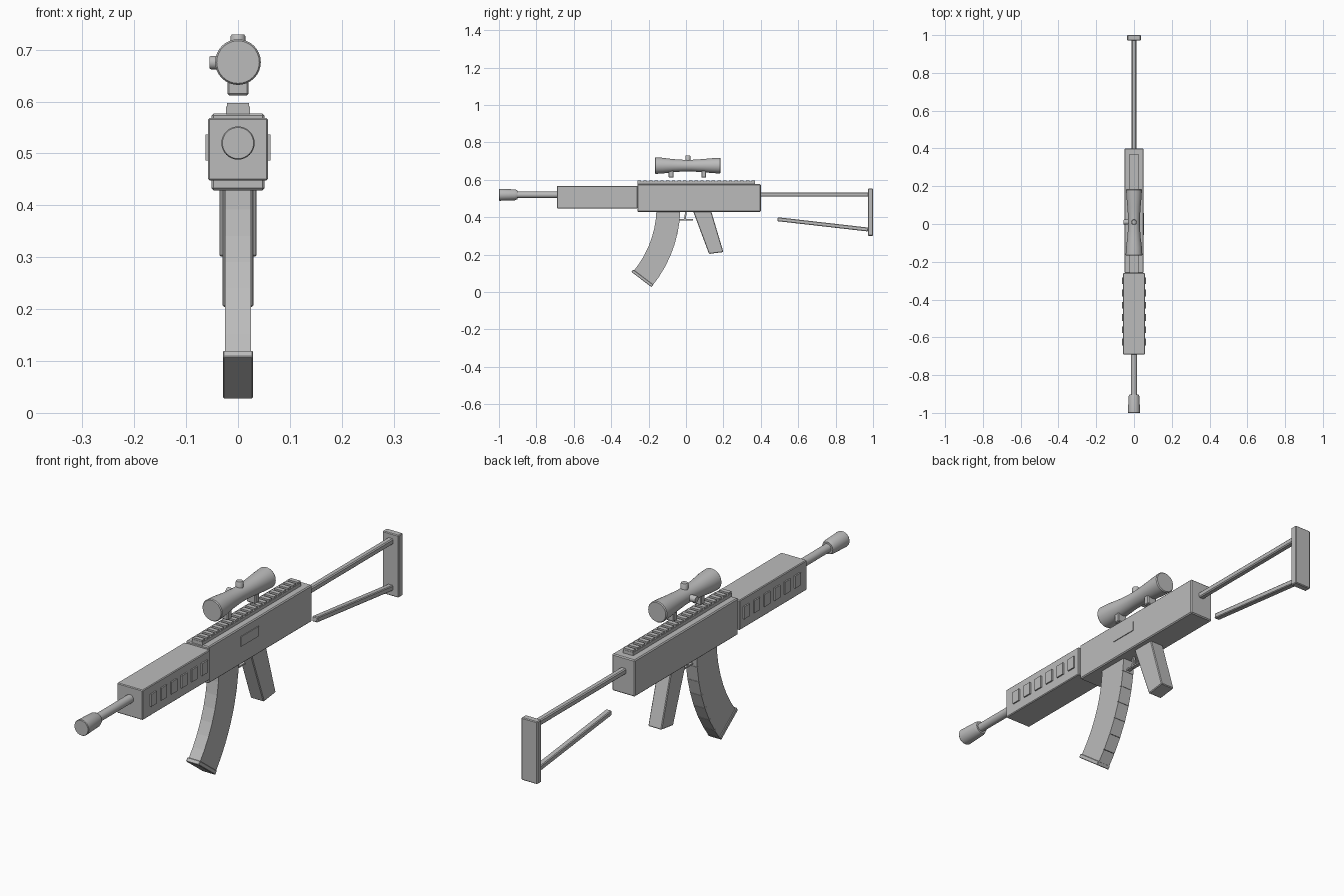
import bpy, bmesh
from math import radians, sin, cos
from mathutils import Matrix, Vector

cube = bpy.data.objects.get("Cube")
if cube:
    bpy.data.objects.remove(cube, do_unlink=True)

grey = bpy.data.materials.new("plain_grey")
grey.use_nodes = True
colour = (0.5, 0.5, 0.5, 1)
grey.diffuse_color = colour
grey.node_tree.nodes["Principled BSDF"].inputs["Base Color"].default_value = colour


def finish(name, bm, bevel=0, smooth=False):
    bmesh.ops.recalc_face_normals(bm, faces=bm.faces)
    mesh = bpy.data.meshes.new(name)
    bm.to_mesh(mesh)
    bm.free()
    mesh.materials.append(grey)
    ob = bpy.data.objects.new(name, mesh)
    bpy.context.collection.objects.link(ob)
    if bevel:
        mod = ob.modifiers.new("edge_bevel", "BEVEL")
        mod.width, mod.segments = bevel, 1
    if smooth:
        bpy.ops.object.select_all(action="DESELECT")
        ob.select_set(True)
        bpy.context.view_layer.objects.active = ob
        bpy.ops.object.shade_smooth_by_angle(angle=radians(35))
    return ob


def add_box(bm, centre, size, tilt=0):
    """Box given by centre and full size, tilted about x in radians."""
    m = Matrix.Translation(centre) @ Matrix.Rotation(tilt, 4, "X") @ Matrix.Diagonal((*size, 1))
    bmesh.ops.create_cube(bm, size=1, matrix=m)


def box(name, centre, size, tilt=0, bevel=0):
    bm = bmesh.new()
    add_box(bm, centre, size, tilt)
    return finish(name, bm, bevel)


def lathe(name, profile, origin, axis="Y", sides=32):
    """Closed turned part; profile is (position along axis, radius)."""
    bm = bmesh.new()
    direction = {"X": Vector((1, 0, 0)), "Y": Vector((0, 1, 0)), "Z": Vector((0, 0, 1))}[axis]
    turn = direction.to_track_quat("Z", "Y").to_matrix().to_4x4()
    rings = []
    for along, r in profile:
        ring = []
        for i in range(sides):
            a = radians(360 * i / sides)
            ring.append(bm.verts.new(Vector(origin) + turn @ Vector((r * cos(a), r * sin(a), along))))
        rings.append(ring)
    for lo, hi in zip(rings, rings[1:]):
        for i in range(sides):
            j = (i + 1) % sides
            bm.faces.new((lo[i], lo[j], hi[j], hi[i]))
    bm.faces.new(rings[0])
    bm.faces.new(rings[-1])
    return finish(name, bm, smooth=True)


# Main body
box("receiver", (0, 0.07, 0.503), (0.102, 0.66, 0.148), bevel=0.004)
box("handguard", (0, -0.475, 0.508), (0.115, 0.43, 0.121), bevel=0.003)
box("ejection_port", (0.051, 0.0, 0.522), (0.006, 0.115, 0.04))

# Raised vents on both sides
bm = bmesh.new()
for side in (-1, 1):
    for i in range(6):
        add_box(bm, (side * 0.058, -0.625 + 0.065 * i, 0.511), (0.01, 0.036, 0.05))
finish("vents", bm)

# Barrel and muzzle
lathe("barrel", [(-0.92, 0.017), (-0.67, 0.017)], (0, 0, 0.52))
lathe("muzzle", [(-1, 0.03), (-0.997, 0.032), (-0.915, 0.029), (-0.902, 0.024)], (0, 0, 0.52))

# Toothed rail
bm = bmesh.new()
add_box(bm, (0, 0.055, 0.583), (0.046, 0.63, 0.014))
for i in range(21):
    add_box(bm, (0, -0.25 + 0.0305 * i, 0.591), (0.042, 0.018, 0.012))
finish("top_rail", bm)

# Scope with knobs and feet
lathe("scope", [(-0.167, 0.041), (-0.163, 0.044), (-0.125, 0.042), (-0.07, 0.035),
                (-0.01, 0.031), (0.03, 0.031), (0.09, 0.035), (0.145, 0.04),
                (0.181, 0.042), (0.185, 0.039)], (0, 0, 0.676))
lathe("scope_top_knob", [(0.69, 0.014), (0.726, 0.014), (0.729, 0.012)], (0, 0.01, 0), "Z", 20)
lathe("scope_side_knob", [(-0.055, 0.011), (-0.052, 0.013), (-0.02, 0.013)], (0, 0.01, 0.675), "X", 20)
for name, y in (("front_scope_foot", -0.08), ("rear_scope_foot", 0.095)):
    box(name, (0, y, 0.635), (0.04, 0.026, 0.046), bevel=0.003)

# Curved magazine made of tilted segments
bm = bmesh.new()
count, length = 7, 0.058
y, z = -0.094, 0.442
for i in range(count):
    lean = radians(4 + 33 * i / (count - 1))
    step = Vector((0, -sin(lean), -cos(lean))) * length
    add_box(bm, (0, y + step.y / 2, z + step.z / 2), (0.051, 0.127, length + 0.005), -lean)
    y, z = y + step.y, z + step.z
finish("magazine", bm)
box("magazine_base", (0, y, z + 0.005), (0.058, 0.134, 0.016), -lean, 0.002)

# Slanted grip, extruded from its side outline
bm = bmesh.new()
outline = [(0.037, 0.435), (0.134, 0.435), (0.2, 0.214), (0.123, 0.204)]
face = bm.faces.new([bm.verts.new((-0.03, gy, gz)) for gy, gz in outline])
out = bmesh.ops.extrude_face_region(bm, geom=[face])
moved = [v for v in out["geom"] if isinstance(v, bmesh.types.BMVert)]
bmesh.ops.translate(bm, verts=moved, vec=(0.06, 0, 0))
finish("grip", bm, 0.003)

# Trigger and its small guard plate
box("trigger", (0, -0.003, 0.41), (0.008, 0.009, 0.055), radians(-8))
box("trigger_guard", (0, 0, 0.387), (0.016, 0.074, 0.006))

# Open stock
box("stock_upper_rod", (0, 0.68, 0.522), (0.024, 0.6, 0.023), bevel=0.004)
box("stock_lower_rod", (0, 0.732, 0.362), (0.024, 0.488, 0.021), radians(-6.5), 0.003)
box("butt_plate", (0, 0.986, 0.427), (0.072, 0.028, 0.252), bevel=0.003)
